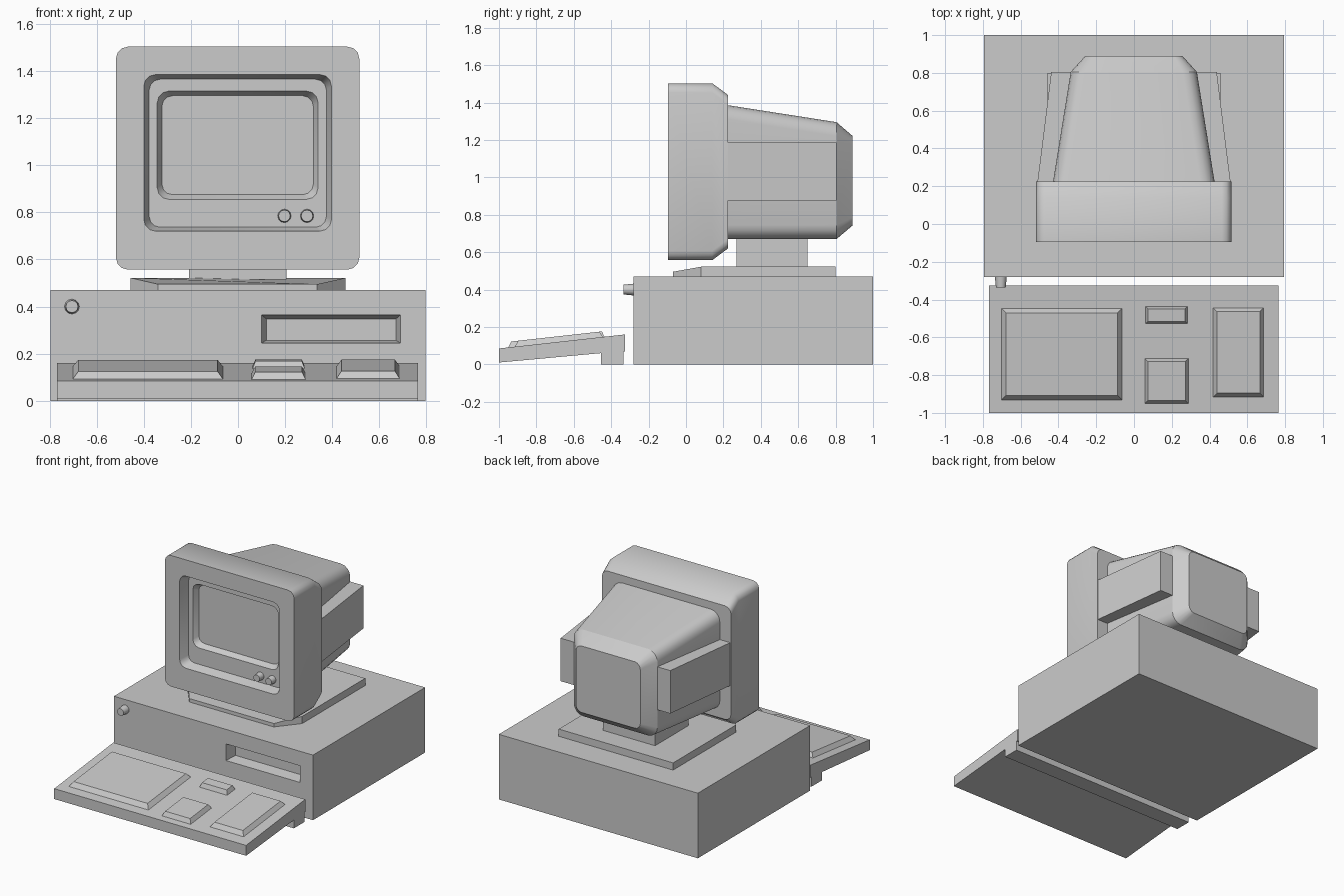
import bpy
import bmesh
from math import sin, cos, pi, radians

cube = bpy.data.objects.get("Cube")
if cube:
    bpy.data.objects.remove(cube, do_unlink=True)

plastic = bpy.data.materials.new("grey_plastic")
plastic.use_nodes = True
GREY = (0.6, 0.6, 0.6, 1)
plastic.diffuse_color = GREY
plastic.node_tree.nodes["Principled BSDF"].inputs["Base Color"].default_value = GREY


def loft(name, rings, angle=None):
    """Skin a chain of equal-length point rings and cap both ends."""
    bm = bmesh.new()
    loops = [[bm.verts.new(p) for p in ring] for ring in rings]
    n = len(loops[0])
    for a, b in zip(loops, loops[1:]):
        for i in range(n):
            j = (i + 1) % n
            bm.faces.new((a[i], a[j], b[j], b[i]))
    bm.faces.new(loops[0])
    bm.faces.new(loops[-1])
    bmesh.ops.recalc_face_normals(bm, faces=bm.faces)
    mesh = bpy.data.meshes.new(name)
    bm.to_mesh(mesh)
    bm.free()
    mesh.materials.append(plastic)
    ob = bpy.data.objects.new(name, mesh)
    bpy.context.collection.objects.link(ob)
    if angle:
        bpy.ops.object.select_all(action='DESELECT')
        ob.select_set(True)
        bpy.context.view_layer.objects.active = ob
        bpy.ops.object.shade_smooth_by_angle(angle=radians(angle))
    return ob


def frame(y, x0, x1, z0, z1, r=0, segs=0):
    """Rectangle facing the front, with corners rounded by r in segs steps."""
    pts = []
    corners = ((x1 - r, z1 - r), (x0 + r, z1 - r), (x0 + r, z0 + r), (x1 - r, z0 + r))
    for k, (cx, cz) in enumerate(corners):
        for s in range(segs + 1):
            a = pi / 2 * (k + (s / segs if segs else 0))
            pts.append((cx + r * cos(a), y, cz + r * sin(a)))
    return pts


def knob(name, x, z, y_back, y_front, r_back, r_front, sides=12):
    def circle(y, r):
        return [(x + r * cos(2 * pi * i / sides), y, z + r * sin(2 * pi * i / sides))
                for i in range(sides)]
    loft(name, [circle(y_back, r_back), circle(y_front, r_front)], 40)


# Computer case with a recessed drive slot
loft("case", [
    frame(1.0, -0.795, 0.795, 0, 0.47),
    frame(-0.28, -0.795, 0.795, 0, 0.47),
    frame(-0.28, 0.10, 0.69, 0.245, 0.365),
    frame(-0.20, 0.12, 0.67, 0.257, 0.347)])
knob("power_button", -0.705, 0.40, -0.275, -0.335, 0.032, 0.026)

# Keyboard wedge with its rear foot
side = [(-1, 0.01), (-0.455, 0.06), (-0.455, 0), (-0.335, 0),
        (-0.335, 0.07), (-0.325, 0.07), (-0.325, 0.16), (-1, 0.085)]
loft("keyboard", [[(x, y, z) for y, z in side] for x in (-0.768, 0.765)])


def key_block(name, x0, x1, y0, y1, inset, height=0.03):
    """Bevelled block sitting on the sloping keyboard top."""
    def ring(d, lift):
        return [(x, y, 0.085 + (y + 1) * 0.111 + lift)
                for x, y in ((x0 + d, y0 + d), (x1 - d, y0 + d),
                             (x1 - d, y1 - d), (x0 + d, y1 - d))]
    loft(name, [ring(0, -0.005), ring(inset, height)])


key_block("main_keys", -0.705, -0.06, -0.935, -0.443, 0.027)
key_block("navigation_keys", 0.06, 0.285, -0.53, -0.435, 0.014)
key_block("arrow_keys", 0.055, 0.29, -0.953, -0.71, 0.018)
key_block("number_keys", 0.415, 0.69, -0.92, -0.44, 0.024)

# Monitor stand: plate with chamfered front corners, and pillar
plan = [(-0.34, -0.07, 0.495), (0.335, -0.07, 0.495), (0.457, 0.08, 0.522),
        (0.457, 0.80, 0.522), (-0.457, 0.80, 0.522), (-0.457, 0.08, 0.522)]
loft("stand_plate", [[(x, y, 0.468) for x, y, z in plan], plan])
loft("stand_pillar", [frame(0.27, -0.208, 0.206, 0.515, 0.70),
                      frame(0.65, -0.208, 0.206, 0.515, 0.70)])

# Monitor bezel with stepped screen recess, skinned from back to screen
loft("monitor_bezel", [
    frame(0.225, -0.518, 0.515, 0.62, 1.44, 0.05, 3),
    frame(0.14, -0.518, 0.515, 0.557, 1.503, 0.05, 3),
    frame(-0.095, -0.518, 0.515, 0.557, 1.503, 0.05, 3),
    frame(-0.095, -0.40, 0.397, 0.72, 1.385, 0.05, 3),
    frame(-0.025, -0.377, 0.375, 0.737, 1.365, 0.045, 3),
    frame(-0.025, -0.343, 0.34, 0.855, 1.315, 0.05, 3),
    frame(0.015, -0.323, 0.32, 0.875, 1.295, 0.045, 3)], 45)
for name, x in (("brightness_knob", 0.197), ("contrast_knob", 0.293)):
    knob(name, x, 0.785, -0.02, -0.07, 0.029, 0.025)

# Tapered tube housing behind the bezel
loft("monitor_housing", [
    frame(0.215, -0.43, 0.428, 0.67, 1.387, 0.075, 4),
    frame(0.805, -0.335, 0.333, 0.67, 1.295, 0.075, 4),
    frame(0.89, -0.258, 0.256, 0.742, 1.222, 0.045, 4)], 30)

# Side panels on both flanks of the housing
for name, s in (("left_side_panel", 1), ("right_side_panel", -1)):
    outline = [(0.30, 0.215), (0.512, 0.215), (0.438, 0.805), (0.30, 0.805)]
    loft(name, [[(s * x, y, z) for x, y in outline] for z in (0.875, 1.185)])
